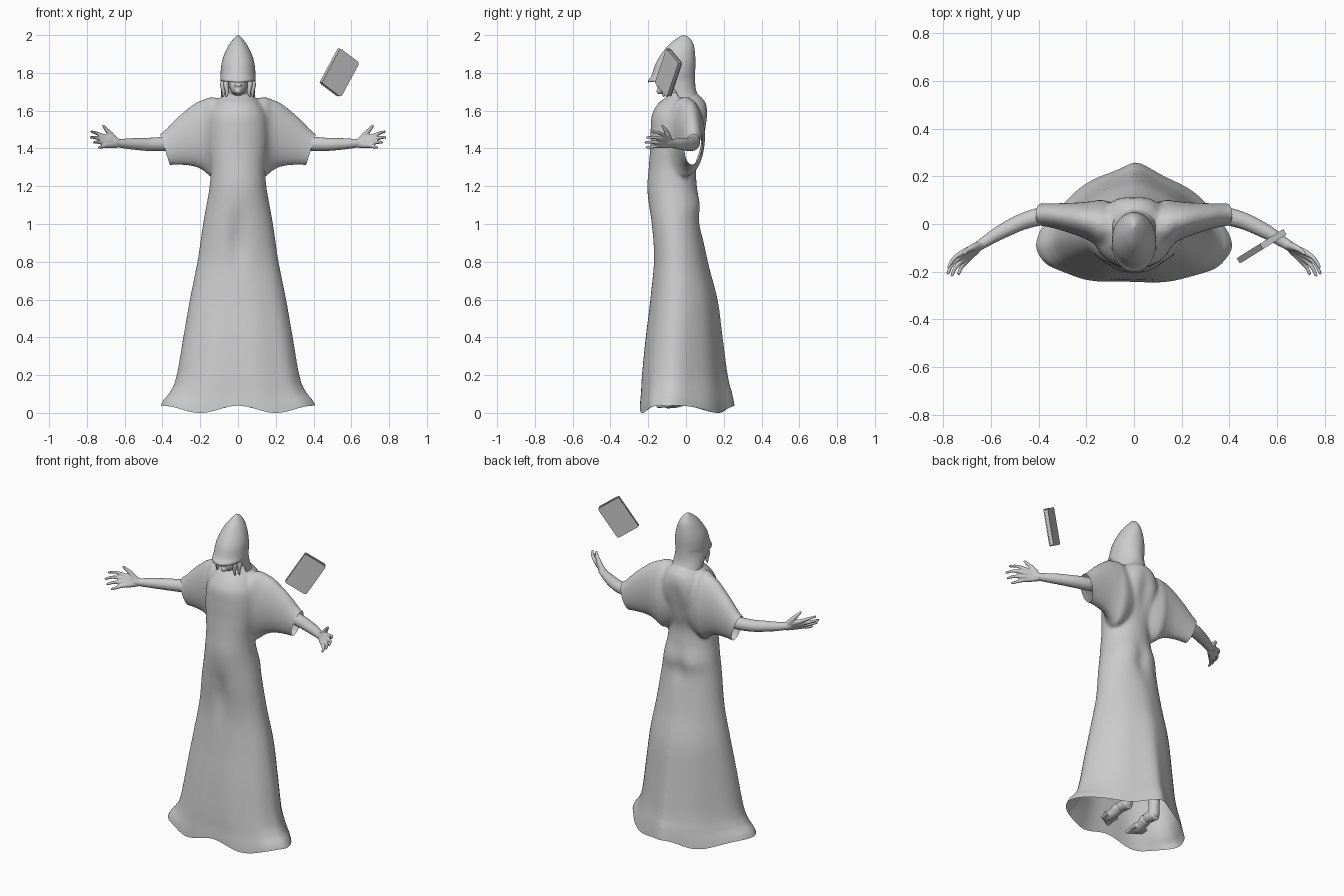
import bpy, bmesh, math
from math import sin, cos, pi, exp
from mathutils import Vector, Matrix

if "Cube" in bpy.data.objects:
    bpy.data.objects.remove(bpy.data.objects["Cube"])


def spline(rows, steps=6):
    """Catmull-Rom interpolation through rows of numbers."""
    out = []
    for i in range(len(rows) - 1):
        a, b, c, d = (rows[max(0, min(len(rows) - 1, i + k))] for k in (-1, 0, 1, 2))
        for s in range(steps):
            t = s / steps
            out.append([0.5 * (2 * q + (r - p) * t + (2 * p - 5 * q + 4 * r - u) * t * t
                               + (3 * q - p - 3 * r + u) * t ** 3)
                        for p, q, r, u in zip(a, b, c, d)])
    return out + [list(rows[-1])]


def loft(bm, rings, skip=None, caps=True):
    vs = [[bm.verts.new(p) for p in r] for r in rings]
    n = len(vs[0])
    faces = []
    for i in range(len(vs) - 1):
        for j in range(n):
            if skip and skip(i, j):
                continue
            k = (j + 1) % n
            faces.append(bm.faces.new((vs[i][j], vs[i][k], vs[i + 1][k], vs[i + 1][j])))
    if caps:
        faces += [bm.faces.new(vs[0]), bm.faces.new(vs[-1])]
    bmesh.ops.recalc_face_normals(bm, faces=faces)


def tube(bm, rows, seg=14, steps=5):
    """Round-ended limb through (x, y, z, radius) rows."""
    pts = spline(rows, steps)
    rings = []
    for i, p in enumerate(pts):
        d = Vector(pts[min(i + 1, len(pts) - 1)][:3]) - Vector(pts[max(i - 1, 0)][:3])
        u = d.cross(Vector((0.13, 0.7, 0.7)) if abs(d.z) < abs(d.x) else Vector((1, 0.1, 0))).normalized()
        v = d.cross(u).normalized()
        rings.append([Vector(p[:3]) + p[3] * (u * cos(2 * pi * k / seg) + v * sin(2 * pi * k / seg))
                      for k in range(seg)])
    loft(bm, rings)
    bmesh.ops.create_uvsphere(bm, u_segments=12, v_segments=8, radius=rows[-1][3],
                              matrix=Matrix.Translation(rows[-1][:3]))


def blob(bm, c, r):
    bmesh.ops.create_uvsphere(bm, u_segments=24, v_segments=16, radius=1,
                              matrix=Matrix.Translation(c) @ Matrix.Diagonal((*r, 1)))


def finish(bm, name, voxel=0, smooth=0):
    """Make an object; optionally fuse its parts into one skin and relax it."""
    me = bpy.data.meshes.new(name)
    bm.to_mesh(me)
    bm.free()
    ob = bpy.data.objects.new(name, me)
    bpy.context.collection.objects.link(ob)
    if voxel:
        m = ob.modifiers.new("fuse", 'REMESH')
        m.mode, m.voxel_size = 'VOXEL', voxel
        s = ob.modifiers.new("relax", 'SMOOTH')
        s.factor, s.iterations = 0.5, smooth
        new = bpy.data.meshes.new_from_object(ob.evaluated_get(bpy.context.evaluated_depsgraph_get()))
        ob.modifiers.clear()
        ob.data = new
    shade(ob)
    return ob


def shade(ob, angle=50):
    bpy.ops.object.select_all(action='DESELECT')
    ob.select_set(True)
    bpy.context.view_layer.objects.active = ob
    bpy.ops.object.shade_smooth_by_angle(angle=math.radians(angle))


def spow(v, p):
    return math.copysign(abs(v) ** p, v)


# Robe: gown body rows are z, half width, front y, back y, widest y
gown = [(-.06, .43, -.25, .255, -.09), (.03, .40, -.245, .245, -.09), (.1, .36, -.24, .235, -.08),
        (.2, .325, -.235, .215, -.07), (.4, .29, -.215, .19, -.06), (.6, .255, -.19, .165, -.05),
        (.8, .215, -.175, .115, -.05), (1.0, .185, -.19, .08, -.06), (1.1, .167, -.2, .085, -.06),
        (1.2, .15, -.205, .06, -.07), (1.3, .145, -.197, .055, -.07), (1.4, .16, -.19, .085, -.05),
        (1.5, .165, -.187, .115, -.04), (1.58, .155, -.18, .122, -.03), (1.64, .12, -.145, .11, -.02),
        (1.675, .085, -.10, .08, -.02), (1.70, .06, -.08, .05, -.02)]
rings = []
for z, w, yf, yb, ym in spline(gown):
    low = max(0, min(1, 1 - z / 1.0))
    ring = []
    for k in range(72):
        a = 2 * pi * k / 72
        c, s = cos(a), sin(a)
        fold = 1 + 0.02 * low * sin(9 * a + 0.6) + 0.012 * low * sin(5 * a)
        p = 1 + 0.33 * low if s > 0 else 0.95
        x = w * spow(c, p) * (1 + (fold - 1) * abs(s))
        y = ym + (yb - ym if s > 0 else ym - yf) * spow(s, p) * fold
        dent = exp(-(x / .045) ** 2)
        if s < 0:
            y += .022 * dent * exp(-((z - .92) / .14) ** 2)
        else:
            y -= .02 * dent * (exp(-((z - 1.06) / .1) ** 2) + exp(-((z - 1.5) / .12) ** 2))
        ring.append((x, y, z))
    rings.append(ring)
bm = bmesh.new()
loft(bm, rings)
# Wide sleeves: x, centre y, half depth, top z, bottom z
sleeve = [(.02, -.02, .09, 1.64, 1.32), (.13, -.005, .105, 1.672, 1.25), (.18, .01, .085, 1.66, 1.28),
          (.235, .02, .07, 1.635, 1.305), (.325, .033, .054, 1.56, 1.312), (.40, .04, .046, 1.485, 1.306),
          (.47, .042, .044, 1.45, 1.31)]
for m in (1, -1):
    loft(bm, [[(m * x, yc + ry * cos(2 * pi * k / 32), (zt + zb) / 2 + (zt - zb) / 2 * sin(2 * pi * k / 32))
               for k in range(32)] for x, yc, ry, zt, zb in spline(sleeve)])
robe = finish(bm, "robe", .011, 5)
# Cut open hem and cuffs
bm = bmesh.new()
bm.from_mesh(robe.data)
bmesh.ops.bisect_plane(bm, geom=bm.verts[:] + bm.edges[:] + bm.faces[:], plane_co=(0, 0, 0),
                       plane_no=(0, 0, 1), clear_inner=True)
for m in (1, -1):
    bmesh.ops.bisect_plane(bm, geom=[g for l in (bm.verts, bm.edges, bm.faces) for g in l
                                     if all(v.co.z > 1.2 for v in (g.verts if hasattr(g, "verts") else [g]))],
                           plane_co=(m * .41, 0, 1.47), plane_no=(m * .16, 0, -.05), clear_outer=True)
for v in bm.verts:
    if v.co.z < .15:
        v.co.z += (1 - v.co.z / .15) * (.019 + .019 * cos(2 * pi * v.co.x / .4))
bm.to_mesh(robe.data)
bm.free()
shade(robe)

# Hood: z, half width, front y, back y, with a face opening under the brim
hood = [(1.61, .10, -.09, .10), (1.66, .092, -.10, .075), (1.71, .09, -.13, .053), (1.762, .092, -.20, .048),
        (1.80, .092, -.178, .048), (1.85, .087, -.16, .05), (1.90, .072, -.13, .048), (1.95, .047, -.09, .04),
        (1.985, .02, -.045, .018), (2.0, .003, -.016, -.008)]
rings = []
for z, w, yf, yb in spline(hood, 5):
    yc = (yf + yb) / 2
    rings.append([(w * cos(2 * pi * k / 48), yc + (yb - yf) / 2 * sin(2 * pi * k / 48),
                   z - .012 * max(0, -sin(2 * pi * k / 48)) * (1.70 < z < 1.80)) for k in range(48)])
bm = bmesh.new()
loft(bm, rings, skip=lambda i, j: i < 15 and abs(j - 35.5) < 10, caps=False)
bm.faces.new([v for v in bm.verts if v.co.z > 1.999])
bmesh.ops.recalc_face_normals(bm, faces=bm.faces)
ob = finish(bm, "hood")
sol = ob.modifiers.new("cloth", 'SOLIDIFY')
sol.thickness = .005

# Head, neck and side locks of hair
bm = bmesh.new()
blob(bm, (0, -.055, 1.80), (.068, .09, .11))
blob(bm, (0, -.10, 1.725), (.042, .05, .045))
blob(bm, (0, -.142, 1.703), (.018, .014, .016))
blob(bm, (0, -.148, 1.735), (.022, .01, .007))
tube(bm, [(0, -.15, 1.79, .008), (0, -.163, 1.765, .011)])
tube(bm, [(0, -.02, 1.56, .06), (0, -.04, 1.66, .05), (0, -.055, 1.76, .05)])
finish(bm, "head", .005, 3)
bm = bmesh.new()
for m in (1, -1):
    for o in (0, .018):
        tube(bm, [(m * (.07 - o / 2), -.09 - o, 1.79, .010), (m * (.082 - o), -.10 - o, 1.74, .013),
                  (m * (.076 - o), -.10 - o, 1.70, .010), (m * (.08 - o), -.10 - o, 1.675, .004)])
finish(bm, "hair_locks")

# Arms with open hands
fingers = [((.715, -.118, 1.466), (.752, -.142, 1.482), (.776, -.178, 1.489)),
           ((.722, -.134, 1.450), (.760, -.166, 1.458), (.779, -.206, 1.458)),
           ((.714, -.146, 1.431), (.746, -.180, 1.433), (.762, -.214, 1.432)),
           ((.698, -.150, 1.415), (.722, -.180, 1.408), (.735, -.208, 1.406))]
for m, side in ((1, "left"), (-1, "right")):
    def f(p, r):
        return (m * p[0], p[1], p[2], r)
    bm = bmesh.new()
    tube(bm, [f((.20, .01, 1.50), .045), f((.34, .036, 1.435), .040), (m * .45, .016, 1.422, .036),
              f((.55, -.03, 1.424), .031), f((.62, -.072, 1.427), .024), f((.655, -.095, 1.432), .021)])
    for k, (a, b, c) in enumerate(fingers):
        wrist = (.642, -.088, 1.440 - .007 * k)
        mid = [(p + q) / 2 for p, q in zip(wrist, a)]
        tube(bm, [f(wrist, .017), f(mid, .016), f(a, .0125), f(b, .009), f(c, .007)], 10)
    tube(bm, [f((.645, -.088, 1.438), .018), f((.675, -.098, 1.475), .015), f((.70, -.112, 1.503), .010),
              f((.713, -.124, 1.520), .007)], 10)
    finish(bm, side + "_arm", .004, 3)

# Bare feet and shins under the gown
for m, side in ((1, "left"), (-1, "right")):
    x = m * .10
    bm = bmesh.new()
    tube(bm, [(x * .9, .02, .62, .055), (x, .05, .40, .055), (x, .06, .16, .033), (x, .055, .075, .034)])
    tube(bm, [(x, .075, .058, .028), (x, .0, .072, .034), (x * 1.05, -.06, .055, .030), (x * 1.08, -.095, .045, .022)])
    for k in range(5):
        tx = x * 1.08 + m * (k - 2) * .018
        tip = -.145 + .009 * k
        tube(bm, [(tx, -.07, .05, .017), (tx, tip + .025, .042, .012), (tx, tip, .036, .012 - .001 * k)], 10)
    finish(bm, side + "_foot", .005, 2)

# Floating book, leaning and turned
pose = (Matrix.Translation((.537, -.092, 1.80)) @ Matrix.Rotation(math.radians(32), 4, 'Z')
        @ Matrix.Rotation(math.radians(32.5), 4, 'Y'))
for name, size, off, bev in (("book_front_cover", (.142, .005, .216), (0, -.0105, 0), .014),
                             ("book_back_cover", (.142, .005, .216), (0, .0105, 0), .014),
                             ("book_spine", (.006, .024, .212), (-.069, 0, 0), 0),
                             ("book_pages", (.134, .018, .206), (0, 0, 0), 0)):
    bm = bmesh.new()
    bmesh.ops.create_cube(bm, size=1, matrix=Matrix.Diagonal((*size, 1)))
    if bev:
        corner = [e for e in bm.edges if abs((e.verts[0].co - e.verts[1].co).y) > .001]
        bmesh.ops.bevel(bm, geom=corner, offset=bev, segments=4, profile=.5, affect='EDGES')
    bmesh.ops.transform(bm, matrix=pose @ Matrix.Translation(off), verts=bm.verts)
    finish(bm, name)
